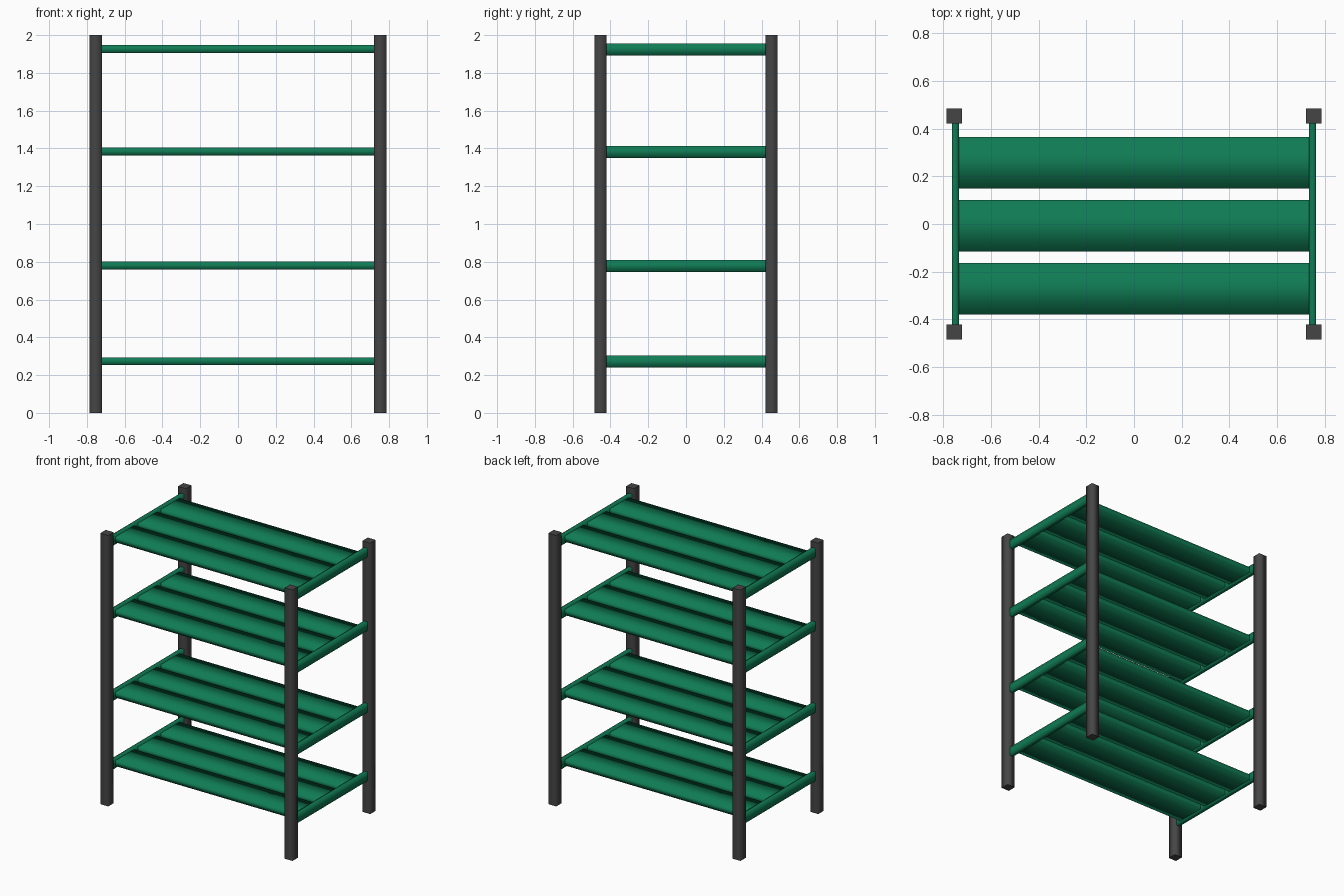
import bpy, bmesh
from mathutils import Vector

if "Cube" in bpy.data.objects:
    bpy.data.objects.remove(bpy.data.objects["Cube"])


def material(name, rgb):
    m = bpy.data.materials.new(name)
    m.diffuse_color = (*rgb, 1.0)
    m.use_nodes = True
    m.node_tree.nodes["Principled BSDF"].inputs["Base Color"].default_value = m.diffuse_color
    return m


GREEN = material("shelf green", (0.005, 0.2, 0.09))
GREY = material("post dark grey", (0.06, 0.06, 0.06))


def beam(name, center, size, axis, mat):
    """Square-section bar along an axis: softly shaded sides, crisp end caps."""
    bm = bmesh.new()
    bmesh.ops.create_cube(bm, size=1.0)
    for v in bm.verts:
        v.co = Vector([c * s for c, s in zip(v.co, size)])
    bm.normal_update()
    for f in bm.faces:
        f.smooth = True
    for f in bm.faces:
        if abs(f.normal[axis]) > 0.9:
            f.smooth = False
            for e in f.edges:
                e.smooth = False
    mesh = bpy.data.meshes.new(name)
    bm.to_mesh(mesh)
    bm.free()
    mesh.materials.append(mat)
    ob = bpy.data.objects.new(name, mesh)
    ob.location = center
    bpy.context.collection.objects.link(ob)
    return ob


POST_X, POST_Y, POST_W = 0.753, 0.453, 0.064
SHELF_Z = (0.272, 0.778, 1.382, 1.924)
SLAT_Y = (-0.271, -0.007, 0.257)

# corner posts
for sx, side in ((-1, "left"), (1, "right")):
    for sy, end in ((-1, "front"), (1, "back")):
        beam(f"{end}_{side}_post", (sx * POST_X, sy * POST_Y, 1.0),
             (POST_W, POST_W, 2.0), 2, GREY)

for i, z in enumerate(SHELF_Z, 1):
    # side rails joining front and back posts
    for sx, side in ((-1, "left"), (1, "right")):
        beam(f"shelf_{i}_{side}_rail", (sx * 0.749, 0, z),
             (0.029, 0.845, 0.064), 1, GREEN)
    # three wide slats between the rails
    for j, y in enumerate(SLAT_Y, 1):
        beam(f"shelf_{i}_slat_{j}", (0, y, z + 0.002),
             (1.472, 0.216, 0.041), 0, GREEN)
